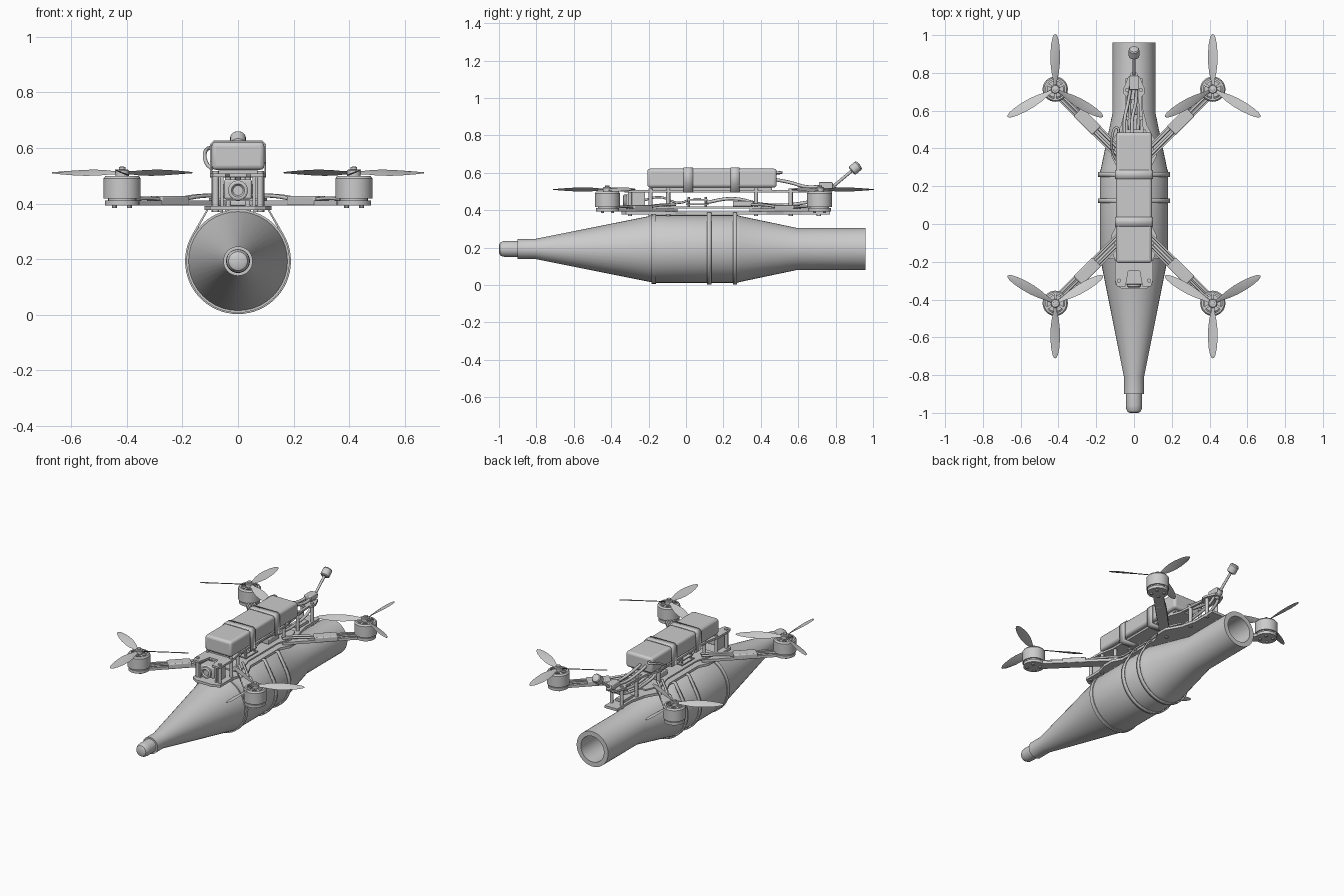
import bpy, bmesh, math
from math import sin, cos, pi, radians
from mathutils import Vector, Matrix

if "Cube" in bpy.data.objects:
    bpy.data.objects.remove(bpy.data.objects["Cube"])

CZ = 0.193  # height of the body axis


def finish(bm, name, smooth=True, bevel=0):
    bmesh.ops.recalc_face_normals(bm, faces=bm.faces)
    me = bpy.data.meshes.new(name)
    bm.to_mesh(me)
    bm.free()
    ob = bpy.data.objects.new(name, me)
    bpy.context.collection.objects.link(ob)
    if bevel:
        m = ob.modifiers.new("bevel", 'BEVEL')
        m.width, m.segments = bevel, 3
    if smooth:
        bpy.ops.object.select_all(action='DESELECT')
        ob.select_set(True)
        bpy.context.view_layer.objects.active = ob
        bpy.ops.object.shade_smooth_by_angle(angle=radians(32))
    return ob


def lathe(name, prof, origin, axis=(0, 0, 1), n=32, closed=False):
    """Spin (radius, distance along axis) points around an axis."""
    bm = bmesh.new()
    rot = Vector((0, 0, 1)).rotation_difference(Vector(axis)).to_matrix()
    rings = []
    for r, h in prof:
        rings.append([bm.verts.new(rot @ Vector((r * cos(2*pi*i/n), r * sin(2*pi*i/n), h)) + Vector(origin))
                      for i in range(n)])
    pairs = list(zip(rings, rings[1:])) + ([(rings[-1], rings[0])] if closed else [])
    for a, b in pairs:
        for i in range(n):
            j = (i + 1) % n
            bm.faces.new((a[i], a[j], b[j], b[i]))
    if not closed:
        bm.faces.new(rings[0])
        bm.faces.new(rings[-1])
    return finish(bm, name)


def rod(name, p, q, r, n=12):
    d = Vector(q) - Vector(p)
    return lathe(name, [(r, 0), (r, d.length)], p, d.normalized(), n)


def box(name, lo, hi, bevel=0.0):
    bm = bmesh.new()
    lo, hi = Vector(lo), Vector(hi)
    bmesh.ops.create_cube(bm, size=1, matrix=Matrix.Translation((lo + hi) / 2) @ Matrix.Diagonal((*(hi - lo), 1)))
    return finish(bm, name, bevel > 0, bevel)


def bar(name, p, q, w, h, bevel=0.0):
    """Level bar between two points, width w and height h."""
    p, q = Vector(p), Vector(q)
    d = q - p
    bm = bmesh.new()
    bmesh.ops.create_cube(bm, size=1, matrix=Matrix.Translation((p + q) / 2)
                          @ Matrix.Rotation(math.atan2(d.y, d.x), 4, 'Z') @ Matrix.Diagonal((d.length, w, h, 1)))
    return finish(bm, name, bevel > 0, bevel)


def plate(name, half, z0, z1):
    """Symmetric flat plate from its right-hand outline."""
    bm = bmesh.new()
    pts = half + [(-x, y) for x, y in reversed(half)]
    f = bm.faces.new([bm.verts.new((x, y, z0)) for x, y in pts])
    up = bmesh.ops.extrude_face_region(bm, geom=[f])
    bmesh.ops.translate(bm, vec=(0, 0, z1 - z0), verts=[v for v in up['geom'] if isinstance(v, bmesh.types.BMVert)])
    return finish(bm, name, False)


def wire(name, pts, r=0.006):
    cu = bpy.data.curves.new(name, 'CURVE')
    cu.dimensions, cu.bevel_depth, cu.bevel_resolution, cu.resolution_u = '3D', r, 2, 6
    cu.use_fill_caps = True
    sp = cu.splines.new('BEZIER')
    sp.bezier_points.add(len(pts) - 1)
    for b, p in zip(sp.bezier_points, pts):
        b.co = p
        b.handle_left_type = b.handle_right_type = 'AUTO'
    ob = bpy.data.objects.new(name, cu)
    bpy.context.collection.objects.link(ob)
    return ob


def loop_band(name, pts, y, w, t):
    """Closed strap: an x-z loop given width along y and thickness."""
    bm = bmesh.new()
    a = [bm.verts.new((x, y - w/2, z)) for x, z in pts]
    b = [bm.verts.new((x, y + w/2, z)) for x, z in pts]
    for i in range(len(pts)):
        j = (i + 1) % len(pts)
        bm.faces.new((a[i], a[j], b[j], b[i]))
    ob = finish(bm, name)
    m = ob.modifiers.new("thick", 'SOLIDIFY')
    m.thickness, m.offset = t, 0
    return ob


# Slung body: rounded tip, collar, long cone, barrel, taper and hollow tail tube
lathe("slung_body", [(0.022, -1.0), (0.034, -0.994), (0.041, -0.98), (0.043, -0.96), (0.043, -0.9), (0.053, -0.9),
                     (0.053, -0.81), (0.178, -0.185), (0.181, -0.17), (0.181, 0.275), (0.176, 0.29), (0.113, 0.59),
                     (0.113, 0.96), (0.083, 0.96), (0.083, 0.62), (0.01, 0.6)], (0, 0, CZ), (0, 1, 0), 40)
lathe("barrel_rim", [(0.17, -0.185), (0.186, -0.185), (0.186, -0.16), (0.17, -0.16)],
      (0, 0, CZ), (0, 1, 0), 40, True)

# Hanging straps: around the barrel and up to the lower plate
R = 0.187
px, pz = 0.105, 0.386 - CZ
tan_a = math.atan2(pz, px) - math.acos(R / math.hypot(px, pz))
arc = [tan_a - (pi + 2 * tan_a) * i / 40 for i in range(41)]
for y in (0.123, 0.262):
    loop_band("hanging_strap", [(px, CZ + pz)] + [(R * cos(a), CZ + R * sin(a)) for a in arc] + [(-px, CZ + pz)],
              y, 0.024, 0.007)

# Frame plates
plate("lower_plate", [(0.06, -0.345), (0.1, -0.32), (0.1, -0.2), (0.12, -0.13), (0.12, -0.06), (0.09, 0.0),
                      (0.09, 0.3), (0.12, 0.36), (0.12, 0.43), (0.07, 0.52), (0.045, 0.62), (0.045, 0.77)], 0.376, 0.392)
plate("middle_plate", [(0.09, -0.16), (0.105, -0.1), (0.075, 0), (0.075, 0.3), (0.105, 0.4), (0.06, 0.5)], 0.41, 0.42)
plate("upper_plate", [(0.03, -0.25), (0.045, -0.33), (0.09, -0.33), (0.1, -0.3), (0.1, -0.2), (0.08, -0.1),
                      (0.08, 0.4), (0.045, 0.5)], 0.496, 0.509)
# Rear of the upper plate: two rails joined by a tail crosspiece
for s in (-1, 1):
    bar("upper_rail", (s*0.045, 0.45, 0.5025), (s*0.028, 0.72, 0.5025), 0.016, 0.013)
plate("upper_tail", [(0.03, 0.66), (0.055, 0.69), (0.055, 0.72), (0.03, 0.78)], 0.496, 0.509)

# Standoffs with screw heads
for x, y in ((0.08, -0.3), (0.085, -0.19), (0.065, -0.095), (0.065, 0.375), (0.036, 0.56), (0.036, 0.71)):
    for s in (-1, 1):
        rod("standoff", (s*x, y, 0.39), (s*x, y, 0.498), 0.011)
        rod("standoff_screw", (s*x, y, 0.506), (s*x, y, 0.517), 0.011)
        rod("standoff_screw", (s*x, y, 0.37), (s*x, y, 0.38), 0.011)


def propeller(name, c, start, hand):
    """Three twisted blades with a rounded hub."""
    bm = bmesh.new()
    stations = [(0.015, 0.02, 34), (0.045, 0.024, 32), (0.09, 0.044, 28), (0.14, 0.055, 24), (0.19, 0.054, 20),
                (0.24, 0.044, 16), (0.272, 0.03, 13), (0.286, 0.016, 12), (0.291, 0.004, 12)]
    for k in range(3):
        rot = Matrix.Rotation(radians(start + 120 * k), 3, 'Z')
        rings = []
        for r, w, tw in stations:
            ca, sa = cos(radians(tw)) * w / 2, hand * sin(radians(tw)) * w / 2
            t = 0.003
            sec = [(-ca, -sa), (0, -t), (ca, sa), (0, t)]
            rings.append([bm.verts.new(rot @ Vector((r, u, v)) + Vector(c)) for u, v in sec])
        for a, b in zip(rings, rings[1:]):
            for i in range(4):
                bm.faces.new((a[i], a[(i+1) % 4], b[(i+1) % 4], b[i]))
        bm.faces.new(rings[0])
        bm.faces.new(rings[-1])
    finish(bm, name)
    lathe("prop_hub", [(0.024, -0.012), (0.024, 0.008), (0.02, 0.012), (0.012, 0.012), (0.012, 0.02), (0.005, 0.022)],
          c, n=20)


# Arms, speed controllers, motors and propellers
for s in (-1, 1):
    for my, dy in ((-0.42, 1), (0.714, -1)):
        mx = s * 0.417
        def along(t, z, off=0.0):
            """Point at distance t inward from the motor, shifted sideways."""
            k = 0.70711
            return (mx - s*k*t + k*off, my + dy*k*t + s*dy*k*off, z)
        bar("arm", along(0, 0.402), along(0.5, 0.402), 0.062, 0.017)
        lathe("arm_pad", [(0.062, 0.393), (0.062, 0.411)], (mx, my, 0), n=24)
        bar("speed_controller", along(0.17, 0.41), along(0.31, 0.41), 0.066, 0.034, 0.006)
        for off in (-0.018, 0, 0.018):
            wire("motor_wire", [along(0.05, 0.416, off), along(0.11, 0.419, off), along(0.18, 0.416, off)], 0.006)
        for off in (-0.014, 0.014):
            wire("supply_wire", [along(0.3, 0.416, off), along(0.38, 0.426, off), along(0.5, 0.43, off)], 0.007)
        for a in range(4):
            q = radians(45 + 90 * a)
            x, y = mx + 0.038 * cos(q), my + 0.038 * sin(q)
            rod("motor_screw", (x, y, 0.384), (x, y, 0.394), 0.009, 10)
        lathe("motor_base", [(0.05, 0.41), (0.05, 0.42), (0.044, 0.425), (0.044, 0.48)], (mx, my, 0), n=24)
        lathe("motor_bell", [(0.061, 0.418), (0.067, 0.418), (0.067, 0.49), (0.06, 0.5), (0.05, 0.5), (0.061, 0.486)],
              (mx, my, 0), n=32, closed=True)
        for a in range(6):
            q = radians(30 + 60 * a)
            bar("bell_spoke", (mx, my, 0.493), (mx + 0.058*cos(q), my + 0.058*sin(q), 0.493), 0.014, 0.011)
        rod("motor_shaft", (mx, my, 0.47), (mx, my, 0.526), 0.009)
        propeller("propeller", (mx, my, 0.511), 90 if my > 0 else -90, s * dy)

# Battery with two straps
box("battery", (-0.095, -0.207, 0.521), (0.095, 0.485, 0.622), 0.016)
for y in (0.012, 0.262):
    loop_band("battery_strap", [(-0.098, 0.496), (0.098, 0.496), (0.098, 0.612), (0.086, 0.625), (-0.086, 0.625),
                                (-0.098, 0.612)], y, 0.05, 0.006)
box("battery_pad", (-0.07, -0.19, 0.509), (0.07, 0.46, 0.522))

# Camera with lens and side brackets
box("camera_body", (-0.05, -0.32, 0.415), (0.05, -0.24, 0.487), 0.008)
lathe("camera_lens", [(0.036, 0), (0.036, 0.014), (0.03, 0.018), (0.024, 0.018), (0.018, 0.01)],
      (0, -0.318, 0.447), (0, -1, 0), 24)
for s in (-1, 1):
    box("camera_bracket", (s*0.058 - 0.005, -0.31, 0.392), (s*0.058 + 0.005, -0.22, 0.497))

# Electronics stack
for z, h in ((0.428, 0.06), (0.452, 0.055)):
    box("circuit_board", (-h, 0.06 - h, z), (h, 0.06 + h, z + 0.007))
for x in (-0.045, 0.045):
    for y in (0.015, 0.105):
        rod("stack_post", (x, y, 0.415), (x, y, 0.47), 0.007, 8)
box("main_chip", (-0.02, 0.04, 0.459), (0.02, 0.08, 0.465))
box("video_transmitter", (-0.045, 0.25, 0.42), (0.045, 0.36, 0.45), 0.004)
box("radio_receiver", (-0.03, 0.58, 0.392), (0.03, 0.68, 0.41), 0.003)

# Wiring inside the frame and battery leads at the rear
for x in (-0.02, 0.02):
    wire("inner_cable", [(x, -0.24, 0.45), (x*1.5, -0.14, 0.47), (x, -0.04, 0.44), (x, 0.02, 0.455)], 0.006)
    wire("power_cable", [(x, 0.1, 0.44), (x*1.3, 0.25, 0.462), (x, 0.42, 0.43), (x*1.2, 0.6, 0.435), (x, 0.72, 0.47),
                         (x*0.7, 0.77, 0.52)], 0.009)
    wire("battery_lead", [(x - 0.03, 0.47, 0.565), (x - 0.03, 0.55, 0.55), (x - 0.01, 0.65, 0.525),
                          (x*0.7, 0.74, 0.53)], 0.009)
box("power_plug", (-0.025, 0.71, 0.515), (0.025, 0.785, 0.55), 0.005)
wire("balance_lead", [(-0.08, 0.48, 0.6), (-0.09, 0.51, 0.602), (-0.116, 0.46, 0.59), (-0.113, 0.38, 0.545),
                      (-0.095, 0.34, 0.525)], 0.007)

# Antenna on a tilted mount
d = Vector((0, 0.77, 0.64)).normalized()
rod("antenna_mount", (0, 0.75, 0.498), Vector((0, 0.75, 0.498)) + d * 0.055, 0.019, 16)
rod("antenna_mast", (0, 0.76, 0.505), (0, 0.9, 0.622), 0.008)
lathe("antenna_cap", [(0.02, -0.027), (0.028, -0.021), (0.028, 0.019), (0.023, 0.026), (0.01, 0.029)],
      (0, 0.906, 0.626), d, 24)
